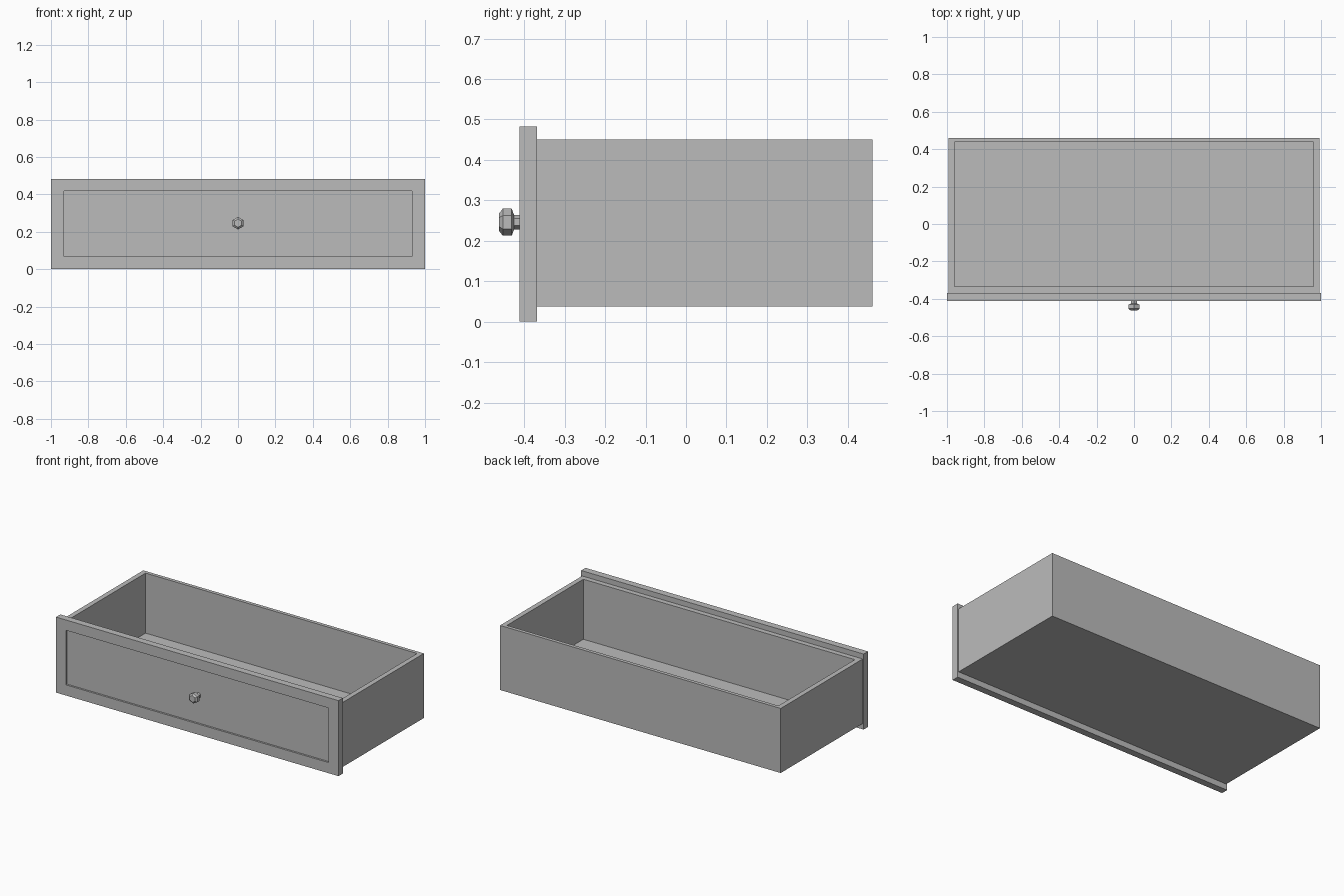
import bpy, bmesh, math
from mathutils import Vector

if "Cube" in bpy.data.objects:
    bpy.data.objects.remove(bpy.data.objects["Cube"], do_unlink=True)

grey = bpy.data.materials.new("plain grey")
grey.use_nodes = True
grey.diffuse_color = (0.5, 0.5, 0.5, 1)
grey.node_tree.nodes["Principled BSDF"].inputs["Base Color"].default_value = (0.5, 0.5, 0.5, 1)


def finish(bm, name):
    bmesh.ops.recalc_face_normals(bm, faces=bm.faces)
    mesh = bpy.data.meshes.new(name)
    bm.to_mesh(mesh)
    bm.free()
    mesh.materials.append(grey)
    obj = bpy.data.objects.new(name, mesh)
    bpy.context.collection.objects.link(obj)
    return obj


def recessed_box(name, low, high, side, inner_low, inner_high):
    """Box whose face towards `side` is sunk to the inner bounds."""
    low, high = Vector(low), Vector(high)
    bm = bmesh.new()
    bmesh.ops.create_cube(bm, size=1)
    for v in bm.verts:
        v.co = Vector(low[i] if v.co[i] < 0 else high[i] for i in range(3))
    bm.normal_update()
    face = max(bm.faces, key=lambda f: f.normal.dot(Vector(side)))
    middle = face.calc_center_median()

    # Rim first, then the sunken floor
    def fit(verts, axes):
        for v in verts:
            for i in axes:
                v.co[i] = inner_low[i] if v.co[i] < middle[i] else inner_high[i]

    depth_axis = max(range(3), key=lambda i: abs(side[i]))
    flat_axes = [i for i in range(3) if i != depth_axis]
    bmesh.ops.inset_individual(bm, faces=[face], thickness=0.01)
    fit(face.verts, flat_axes)
    floor = bmesh.ops.extrude_discrete_faces(bm, faces=[face])["faces"][0]
    for v in floor.verts:
        v.co[depth_axis] = inner_low[depth_axis]
    return finish(bm, name)


# Open tray
recessed_box("drawer_box", (-0.993, -0.368, 0.037), (0.993, 0.461, 0.45), (0, 0, 1),
             (-0.961, -0.335, 0.066), (0.961, 0.438, 0.45))

# Front board with a shallow sunken panel
recessed_box("drawer_front", (-1, -0.412, 0), (1, -0.368, 0.483), (0, -1, 0),
             (-0.93, -0.4, 0.068), (0.93, -0.4, 0.417))

# Six-sided knob: rings of (y, radius) from the stem to the cap
profile = [(-0.398, 0.0175), (-0.425, 0.0175), (-0.431, 0.0335),
           (-0.453, 0.0335), (-0.462, 0.022)]
sides = 6
bm = bmesh.new()
rings = []
for y, radius in profile:
    angles = [math.tau * k / sides for k in range(sides)]
    rings.append([bm.verts.new((radius * math.sin(a), y, 0.246 + radius * math.cos(a)))
                  for a in angles])
for a, b in zip(rings, rings[1:]):
    for k in range(sides):
        n = (k + 1) % sides
        bm.faces.new((a[k], a[n], b[n], b[k]))
bm.faces.new(rings[0])
bm.faces.new(rings[-1])
finish(bm, "knob")
